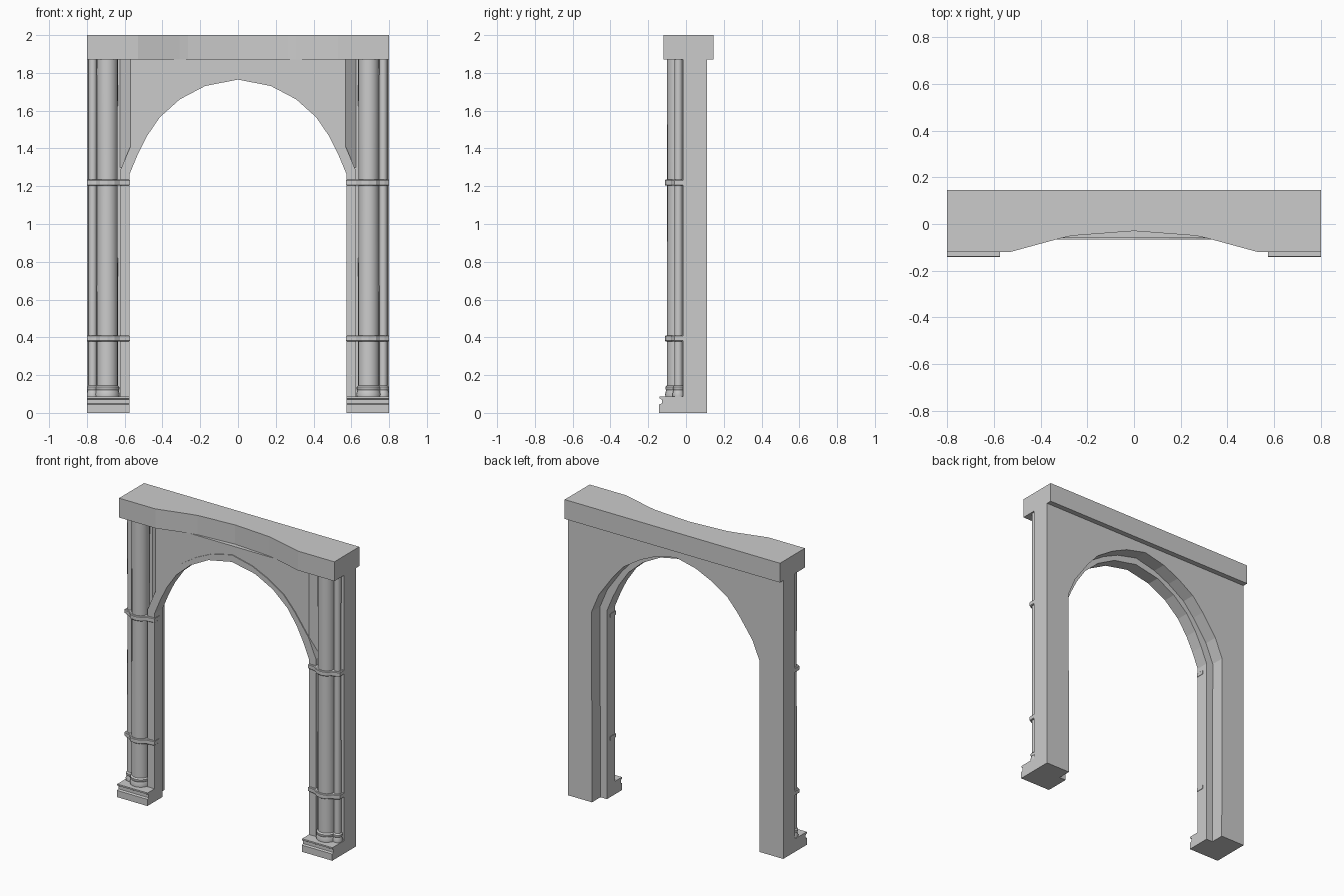
import bpy, bmesh, math
from mathutils import Vector

cube = bpy.data.objects.get("Cube")
if cube:
    bpy.data.objects.remove(cube, do_unlink=True)

stone = bpy.data.materials.new("grey_stone")
stone.use_nodes = True
GREY = (0.6, 0.6, 0.6, 1)
stone.diffuse_color = GREY
stone.node_tree.nodes["Principled BSDF"].inputs["Base Color"].default_value = GREY


def finish(name, bm, smooth=False):
    bmesh.ops.recalc_face_normals(bm, faces=bm.faces)
    mesh = bpy.data.meshes.new(name)
    bm.to_mesh(mesh)
    bm.free()
    mesh.materials.append(stone)
    obj = bpy.data.objects.new(name, mesh)
    bpy.context.collection.objects.link(obj)
    if smooth:
        bpy.ops.object.select_all(action='DESELECT')
        obj.select_set(True)
        bpy.context.view_layer.objects.active = obj
        bpy.ops.object.shade_smooth_by_angle(angle=math.radians(40))
    return obj


def prism(name, outline, place, start, end, bevel=0):
    """Extrude a 2D outline; place(a, b, depth) maps it into 3D."""
    bm = bmesh.new()
    face = bm.faces.new([bm.verts.new(place(a, b, start)) for a, b in outline])
    res = bmesh.ops.extrude_face_region(bm, geom=[face])
    shift = Vector(place(0, 0, end)) - Vector(place(0, 0, start))
    verts = [v for v in res["geom"] if isinstance(v, bmesh.types.BMVert)]
    bmesh.ops.translate(bm, vec=shift, verts=verts)
    if bevel:
        rims = [e for e in bm.edges if abs(e.verts[0].co.z - e.verts[1].co.z) < 1e-5]
        bmesh.ops.bevel(bm, geom=rims, offset=bevel, segments=1, affect='EDGES')
    return finish(name, bm)


def along_y(a, b, d):
    return (a, d, b)


def along_z(a, b, d):
    return (a, b, d)


def along_x(a, b, d):
    return (d, a, b)


def lathe(name, x, y, profile, sides):
    """Turned part from (radius, height) pairs."""
    bm = bmesh.new()
    rings = []
    for r, z in profile:
        rings.append([bm.verts.new((x + r * math.cos(math.tau * i / sides),
                                    y + r * math.sin(math.tau * i / sides), z))
                      for i in range(sides)])
    for low, high in zip(rings, rings[1:]):
        for i in range(sides):
            j = (i + 1) % sides
            bm.faces.new((low[i], low[j], high[j], high[i]))
    bm.faces.new(rings[0])
    bm.faces.new(rings[-1])
    return finish(name, bm, True)


def mirrored(half):
    """Half curve ending on the centre line, continued on the other side."""
    return half + [(-x, z) for x, z in reversed(half[:-1])]


# Pointed arch curves, from the springing to the apex
outer = mirrored([(.625, 1.28), (.57, 1.41), (.467, 1.554), (.387, 1.645),
                  (.265, 1.724), (.15, 1.777), (0, 1.812)])
inner = mirrored([(.574, 1.265), (.53, 1.37), (.483, 1.464), (.414, 1.565),
                  (.308, 1.66), (.175, 1.73), (0, 1.765)])
TOP = 1.87

# Rear wall with its opening
prism("back_wall", [(.8, TOP), (.8, 0), (.622, 0)] + outer
      + [(-.622, 0), (-.8, 0), (-.8, TOP)], along_y, -.015, .11)

# Raised panel above the arch
prism("spandrel_panel", [(.57, TOP)] + outer[1:-1] + [(-.57, TOP)], along_y, -.06, 0)

# Moulded band lining the opening
prism("arch_band", [(.625, 0)] + outer + [(-.625, 0), (-.574, 0)]
      + inner[::-1] + [(.574, 0)], along_y, -.066, .02)

# Top beam with a hollowed front
front = mirrored([(.8, -.12), (.53, -.12), (.31, -.06), (.265, -.05), (0, -.03)])
prism("top_beam", front + [(-.8, .145), (.8, .145)], along_z, TOP, 2)

for side, s in (("left", 1), ("right", -1)):
    # Sloped edge of the panel
    prism(side + "_panel_edge", [(s * .57, -.06), (s * .57, -.01), (s * .63, -.01)],
          along_z, 1.3, TOP)

    # Plinth with a groove between two steps
    prism(side + "_plinth", [(.02, 0), (-.142, 0), (-.142, .045), (-.128, .05),
                             (-.128, .07), (-.14, .077), (-.14, .087), (.02, .087)],
          along_x, s * .574, s * .8)

    # Main shaft and slender outer shaft, each with a turned foot
    for part, x, y, r, sides in (("main", .692, -.045, .056, 20),
                                 ("slender", .769, -.04, .022, 12)):
        lathe(f"{side}_{part}_column", s * x, y,
              [(r, .08), (r, .6), (r * .97, 1.2), (r, TOP)], sides)
        g = .008
        lathe(f"{side}_{part}_foot", s * x, y,
              [(r + g, .085), (r + g * 1.2, .1), (r + g * .5, .12),
               (r + g, .125), (r + g, .137), (r, .145)], sides)

    # Bands tying the shafts together
    wave = [(.572, -.015), (.572, -.072), (.625, -.08), (.655, -.103), (.692, -.112),
            (.73, -.103), (.752, -.08), (.775, -.074), (.8, -.06), (.8, -.015)]
    for level, z in (("lower", .394), ("upper", 1.219)):
        prism(f"{side}_{level}_ring", [(s * x, y) for x, y in wave],
              along_z, z - .016, z + .016, .004)
